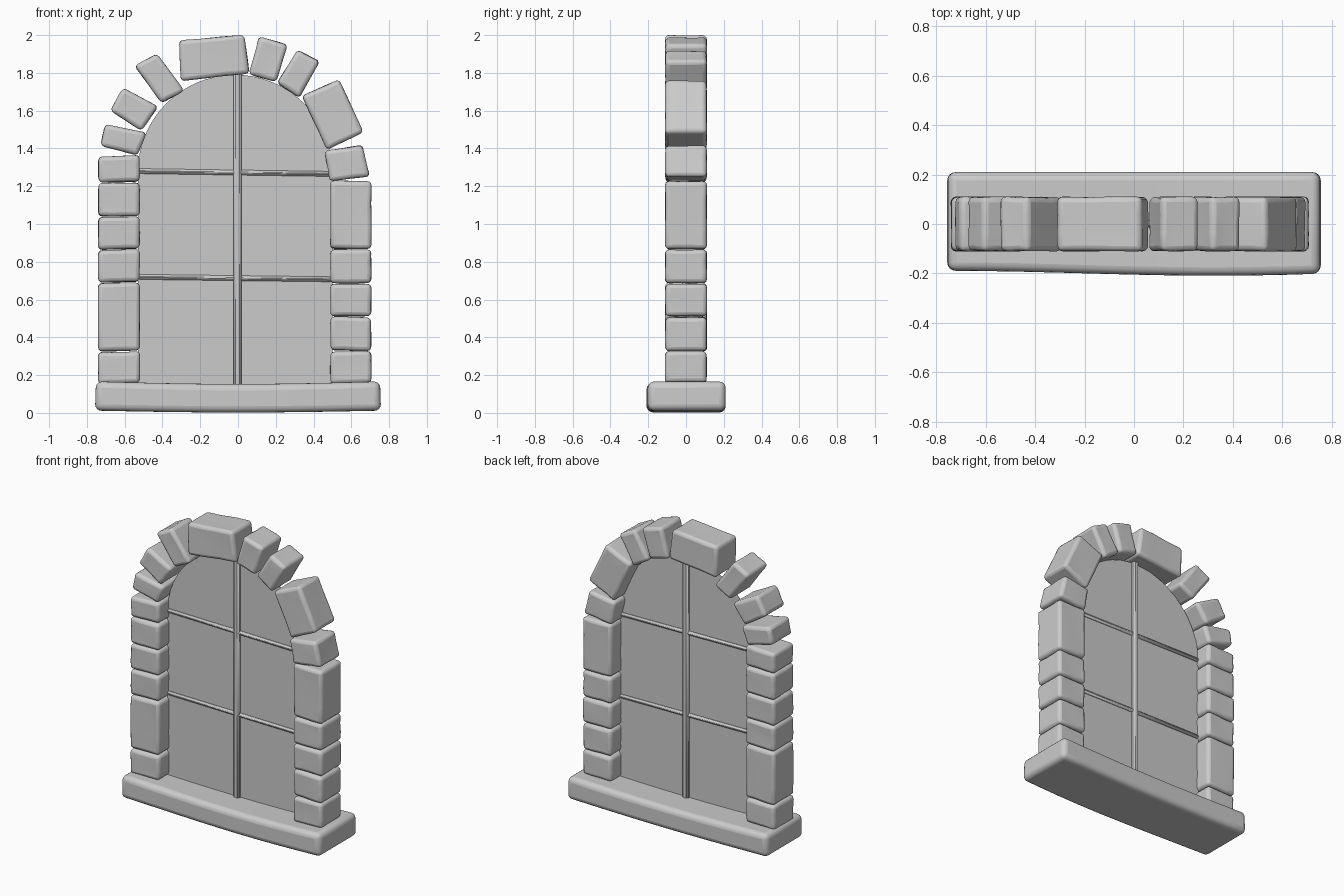
import bpy, bmesh, math, random
from mathutils import Vector

if "Cube" in bpy.data.objects:
    bpy.data.objects.remove(bpy.data.objects["Cube"])

random.seed(4)


def finish(name, bm, bevel=0.0, segments=3):
    """Turn a bmesh into a smooth-shaded, optionally rounded object."""
    bmesh.ops.recalc_face_normals(bm, faces=bm.faces)
    mesh = bpy.data.meshes.new(name)
    bm.to_mesh(mesh)
    bm.free()
    ob = bpy.data.objects.new(name, mesh)
    bpy.context.collection.objects.link(ob)
    if bevel:
        mod = ob.modifiers.new("worn_edges", 'BEVEL')
        mod.width = bevel
        mod.segments = segments
        mod.limit_method = 'ANGLE'
        mod.angle_limit = math.radians(45)
    bpy.ops.object.select_all(action='DESELECT')
    bpy.context.view_layer.objects.active = ob
    ob.select_set(True)
    bpy.ops.object.shade_smooth_by_angle(angle=math.radians(40))
    return ob


def prism(outline, y0, y1):
    """Extrude an (x, z) outline from y0 to y1."""
    bm = bmesh.new()
    face = bm.faces.new([bm.verts.new((x, y0, z)) for x, z in outline])
    new = bmesh.ops.extrude_face_region(bm, geom=[face])["geom"]
    for v in new:
        if isinstance(v, bmesh.types.BMVert):
            v.co.y = y1
    return bm


def stone(name, outline, wobble=0.006):
    """Rounded hand-cut block with slightly uneven faces."""
    bm = prism(outline, -0.112, 0.112)
    bmesh.ops.subdivide_edges(bm, edges=bm.edges[:], cuts=2, use_grid_fill=True)
    centre = sum((v.co for v in bm.verts), Vector()) / len(bm.verts)
    for v in bm.verts:
        inward = (centre - v.co).normalized()
        v.co += inward * random.uniform(0, wobble)
    return finish(name, bm, 0.022)


# side columns of stacked blocks
columns = {
    "left": (-0.742, -0.518, [0.155, 0.325, 0.69, 0.865, 1.04, 1.22, 1.362]),
    "right": (0.487, 0.708, [0.155, 0.327, 0.51, 0.685, 0.867, 1.23]),
}
for side, (x0, x1, levels) in columns.items():
    for i, (a, b) in enumerate(zip(levels, levels[1:])):
        s = random.uniform(-0.004, 0.004)
        stone(f"{side}_jamb_stone_{i + 1}",
              [(x0, a + s), (x1, a - s), (x1, b - s), (x0, b + s)])

# arch stones, left foot to right foot
arch = [
    [(-0.705, 1.53), (-0.482, 1.485), (-0.53, 1.36), (-0.73, 1.413)],
    [(-0.61, 1.725), (-0.42, 1.622), (-0.51, 1.49), (-0.68, 1.6)],
    [(-0.43, 1.905), (-0.282, 1.705), (-0.405, 1.635), (-0.55, 1.838)],
    [(-0.315, 1.975), (0.035, 2.003), (0.062, 1.795), (-0.305, 1.755)],
    [(0.11, 1.995), (0.265, 1.95), (0.203, 1.75), (0.055, 1.79)],
    [(0.315, 1.925), (0.435, 1.862), (0.325, 1.665), (0.203, 1.745)],
    [(0.335, 1.68), (0.535, 1.768), (0.667, 1.485), (0.47, 1.39)],
    [(0.455, 1.39), (0.66, 1.42), (0.7, 1.25), (0.483, 1.225)],
]
for i, outline in enumerate(arch):
    stone("keystone" if i == 3 else f"arch_stone_{i + 1}", outline)

# sill slab, slightly sagging on top and bowed at the front
bm = prism([(-0.757, 0.012), (0.757, 0.012), (0.752, 0.167), (-0.752, 0.167)], -0.205, 0.21)
long_edges = [e for e in bm.edges if abs(e.verts[0].co.x - e.verts[1].co.x) > 1]
bmesh.ops.subdivide_edges(bm, edges=long_edges, cuts=9, use_grid_fill=True)
for v in bm.verts:
    bow = math.cos(v.co.x / 0.757 * math.pi / 2)
    v.co.z -= bow * (0.014 if v.co.z > 0.1 else 0.01)
    if v.co.y < 0:
        v.co.y += 0.01 * (1 - bow) - 0.008 * math.sin(v.co.x * 3)
finish("sill", bm, 0.034, 4)

# arched glass pane
pts = [(0.5, 0.14)]
for i in range(33):
    t = math.pi * i / 32
    pts.append((-0.015 + 0.515 * math.cos(t), 1.275 + 0.515 * math.sin(t)))
pts.append((-0.53, 0.14))
bm = bmesh.new()
bm.faces.new([bm.verts.new((x, 0, z)) for x, z in pts])
finish("glass_pane", bm)


def bar(name, a, b, width, depth):
    """Glazing bar with chamfered edges."""
    a, b = Vector((a[0], 0, a[1])), Vector((b[0], 0, b[1]))
    across = (b - a).normalized().cross(Vector((0, 1, 0))) * width / 2
    corners = [a - across, b - across, b + across, a + across]
    bm = prism([(p.x, p.z) for p in corners], -depth / 2, depth / 2)
    return finish(name, bm, 0.011, 1)


# glazing bars
bar("vertical_bar", (-0.003, 0.14), (-0.003, 1.81), 0.044, 0.044)
bar("lower_bar", (-0.53, 0.72), (0.5, 0.707), 0.027, 0.03)
bar("upper_bar", (-0.53, 1.28), (0.5, 1.265), 0.027, 0.03)
